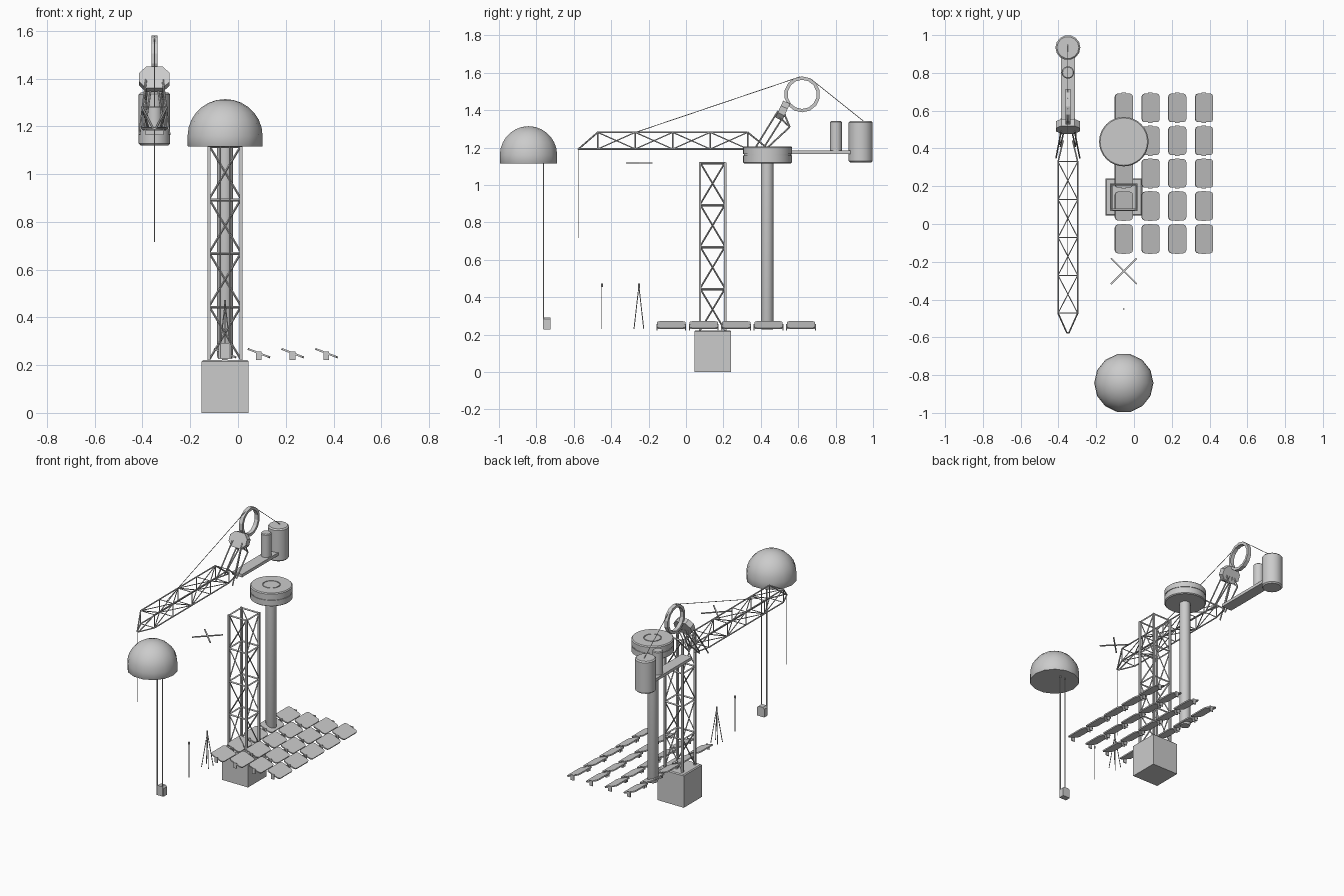
import bpy, bmesh, math
from mathutils import Vector, Matrix

if "Cube" in bpy.data.objects:
    bpy.data.objects.remove(bpy.data.objects["Cube"])

CX = -0.054   # main line of ground parts
JX = -0.35    # centre line of the crane arm


def finish(name, bm, smooth=False):
    bmesh.ops.recalc_face_normals(bm, faces=bm.faces)
    me = bpy.data.meshes.new(name)
    bm.to_mesh(me)
    bm.free()
    ob = bpy.data.objects.new(name, me)
    bpy.context.collection.objects.link(ob)
    if smooth:
        bpy.context.view_layer.objects.active = ob
        ob.select_set(True)
        bpy.ops.object.shade_smooth_by_angle(angle=math.radians(35))
        ob.select_set(False)
    return ob


def rod(bm, a, b, r, sides=6):
    a, b = Vector(a), Vector(b)
    d = b - a
    m = Matrix.Translation((a + b) / 2) @ d.to_track_quat('Z', 'Y').to_matrix().to_4x4()
    bmesh.ops.create_cone(bm, cap_ends=True, segments=sides, radius1=r, radius2=r,
                          depth=d.length, matrix=m)


def rods(name, pairs, r, sides=6):
    bm = bmesh.new()
    for a, b in pairs:
        rod(bm, a, b, r, sides)
    return finish(name, bm)


def box(bm, c, s, rot=Matrix()):
    bmesh.ops.create_cube(bm, size=1, matrix=Matrix.Translation(c) @ rot @ Matrix.Diagonal((*s, 1)))


def lathe(name, profile, c, sides, smooth=True):
    bm = bmesh.new()
    vs = [bm.verts.new((r, 0, z)) for r, z in profile]
    es = [bm.edges.new(p) for p in zip(vs, vs[1:])]
    bmesh.ops.spin(bm, geom=vs + es, cent=(0, 0, 0), axis=(0, 0, 1), angle=math.tau, steps=sides)
    bmesh.ops.remove_doubles(bm, verts=bm.verts, dist=1e-5)
    bmesh.ops.translate(bm, verts=bm.verts, vec=c)
    return finish(name, bm, smooth)


def drum(r, z0, z1, c=0.008):
    return [(0, z0), (r - c, z0), (r, z0 + c), (r, z1 - c), (r - c, z1), (0, z1)]


# Foundation block with a small chamfer on top
bm = bmesh.new()
box(bm, (CX, 0.143, 0.111), (0.196, 0.196, 0.222))
top = [e for e in bm.edges if all(v.co.z > 0.2 for v in e.verts)]
bmesh.ops.bevel(bm, geom=top, offset=0.006, segments=1, affect='EDGES')
finish("foundation_block", bm)

# Lattice mast: legs, level frames and one alternating brace per bay on four faces
h = 0.067
corners = [(CX + sx * h, 0.142 + sy * h) for sx, sy in ((-1, -1), (1, -1), (1, 1), (-1, 1))]
levels = [0.222 + i * 0.2245 for i in range(5)]
bm = bmesh.new()
for x, y in corners:
    box(bm, (x, y, 0.671), (0.013, 0.013, 0.898))
finish("mast_legs", bm)
frames, braces = [], []
for i in range(4):
    a, b = corners[i], corners[(i + 1) % 4]
    frames += [((*a, z - 0.004), (*b, z - 0.004)) for z in levels[1:]]
    for k, (z0, z1) in enumerate(zip(levels, levels[1:])):
        p, q = (a, b) if k % 2 else (b, a)
        braces.append(((*p, z0), (*q, z1)))
rods("mast_frames", frames, 0.006, 4)
rods("mast_braces", braces, 0.0045, 4)

# Round column and slewing turntable
lathe("column", [(0, 0.228), (0.03, 0.228), (0.034, 0.238), (0.034, 1.13), (0, 1.13)], (CX, 0.434, 0), 24)
lathe("turntable", [(0, 1.115), (0.125, 1.115), (0.131, 1.12), (0.131, 1.158), (0.127, 1.158),
                    (0.127, 1.164), (0.131, 1.164), (0.131, 1.2), (0.125, 1.206), (0.056, 1.206),
                    (0.056, 1.202), (0.05, 1.202), (0.05, 1.206), (0, 1.206)], (CX, 0.436, 0), 32)

# Lattice crane arm: four chords, opposite faces braced in opposite directions
w, zb, zt = 0.052, 1.192, 1.281
st = [-0.472 + i * 0.2005 for i in range(5)]
tip, root = -0.575, 0.44
chords, webs = [], []
for s in (-1, 1):
    x, n = JX + s * w, JX + s * 0.006
    for z in (zb, zt):
        chords += [((x, st[0], z), (x, st[-1], z)), ((x, st[0], z), (n, tip, zb)),
                   ((x, st[-1], z), (JX + s * 0.025, root, zb))]
    webs += [((x, y, zb), (x, y, zt)) for y in st]
    for i in range(4):
        z0, z1 = (zt, zb) if (i + (s > 0)) % 2 == 0 else (zb, zt)
        webs.append(((x, st[i], z0), (x, st[i + 1], z1)))
for z, k in ((zb, 0), (zt, 1)):
    webs += [((JX - w, y, z), (JX + w, y, z)) for y in st]
    for i in range(4):
        s = 1 if (i + k) % 2 else -1
        webs.append(((JX - s * w, st[i], z), (JX + s * w, st[i + 1], z)))
chords.append(((JX - 0.008, tip, zb), (JX + 0.008, tip, zb)))
rods("arm_chords", chords, 0.0045)
rods("arm_webs", webs, 0.003)

# Raked support legs fanning down from the head block
legs = []
for s in (-1, 1):
    legs += [((JX + s * 0.063, 0.35, 1.165), (JX + s * 0.035, 0.492, 1.395)),
             ((JX + s * 0.045, 0.42, 1.185), (JX + s * 0.035, 0.555, 1.31)),
             ((JX + s * 0.035, 0.555, 1.31), (JX + s * 0.03, 0.515, 1.405)),
             ((JX + s * 0.035, 0.555, 1.31), (JX + s * 0.04, 0.49, 1.37)),
             ((JX + s * 0.04, 0.41, 1.19), (JX + s * 0.012, 0.53, 1.38))]
rods("support_legs", legs, 0.0045)

# Tilted octagonal head block
rot = Matrix.Rotation(math.radians(-25), 4, 'X')
bm = bmesh.new()
box(bm, (JX, 0.517, 1.397), (0.128, 0.04, 0.1), rot)
ax = rot.to_3x3() @ Vector((0, 1, 0))
sides = [e for e in bm.edges
         if abs((e.verts[0].co - e.verts[1].co).normalized().dot(ax)) > 0.9]
bmesh.ops.bevel(bm, geom=sides, offset=0.03, segments=1, affect='EDGES')
finish("head_block", bm)

# Sheave ring
ring = lathe("sheave_ring", [(0.078, -0.013), (0.096, -0.013), (0.096, 0.013), (0.078, 0.013),
                             (0.078, -0.013)], (0, 0, 0), 14, False)
ring.rotation_euler = (0, math.pi / 2, 0)
ring.location = (JX, 0.621, 1.484)

# Counter beam and drums
bm = bmesh.new()
box(bm, (JX, 0.705, 1.174), (0.075, 0.43, 0.02))
finish("counter_beam", bm)
lathe("counterweight_drum", drum(0.066, 1.12, 1.341), (JX, 0.934, 0), 14)
lathe("winch_drum", drum(0.033, 1.18, 1.341, 0.005), (JX, 0.802, 0), 14)

# Tie cables and hoist rope
rods("tie_cables", [((JX, 0.61, 1.578), (JX, -0.27, zt)),
                    ((JX, 0.665, 1.568), (JX, 0.95, 1.34))], 0.002)
rods("hoist_rope", [((JX, -0.576, 1.192), (JX, -0.576, 0.715))], 0.002)

# Dome with flat base, hanging cords and pendant weight
prof = [(0, 1.115), (0.155, 1.115), (0.157, 1.118), (0.157, 1.16)]
prof += [(0.157 * math.cos(a), 1.16 + 0.154 * math.sin(a))
         for a in (math.pi / 2 * i / 7 for i in range(1, 7))] + [(0, 1.314)]
lathe("dome", prof, (CX, -0.842, 0), 14)
rods("dome_cords", [((CX + s, -0.762, 1.12), (CX + s, -0.762, 0.23)) for s in (-0.02, 0.02)], 0.0035)
bm = bmesh.new()
box(bm, (CX, -0.744, 0.259), (0.054, 0.037, 0.066))
top = [e for e in bm.edges if all(v.co.z > 0.28 for v in e.verts) and
       abs(e.verts[0].co.x - e.verts[1].co.x) < 0.01]
bmesh.ops.bevel(bm, geom=top, offset=0.01, segments=1, affect='EDGES')
finish("pendant_weight", bm)

# Marker pole and four-legged stand
rods("marker_pole", [((CX, -0.45, 0.23), (CX, -0.45, 0.465))], 0.002)
rods("marker_pole_tip", [((CX, -0.45, 0.455), (CX, -0.45, 0.473))], 0.005)
apex = (CX, -0.252, 0.46)
rods("stand_legs", [((CX + sx * 0.026, -0.252 + sy * 0.026, 0.23), apex)
                    for sx in (-1, 1) for sy in (-1, 1)], 0.0025)
rods("stand_tip", [((CX, -0.252, 0.445), (CX, -0.252, 0.473))], 0.005)

# Crossed rotor blades
bm = bmesh.new()
for s in (-1, 1):
    box(bm, (CX, -0.25, 1.117), (0.193, 0.008, 0.006), Matrix.Rotation(s * math.pi / 4, 4, 'Z'))
finish("rotor_blades", bm)

# Field of tilted panels with clipped corners and end brackets
tilt = Matrix.Rotation(math.radians(21), 4, 'Y')
panels, brackets = bmesh.new(), bmesh.new()
quarter = [(0.05, 0.06), (0.045, 0.071), (0.034, 0.076)]
outline = (quarter + [(-x, y) for x, y in quarter[::-1]] +
           [(-x, -y) for x, y in quarter] + [(x, -y) for x, y in quarter[::-1]])
for px in (-0.054, 0.088, 0.229, 0.371):
    for py in (-0.079, 0.095, 0.268, 0.441, 0.615):
        m = Matrix.Translation((px, py, 0.25)) @ tilt
        f = panels.faces.new([panels.verts.new(m @ Vector((x, y, -0.004))) for x, y in outline])
        up = bmesh.ops.extrude_face_region(panels, geom=[f], use_keep_orig=True)
        bmesh.ops.translate(panels, vec=tilt.to_3x3() @ Vector((0, 0, 0.008)),
                            verts=[v for v in up['geom'] if isinstance(v, bmesh.types.BMVert)])
        for s in (-1, 1):
            box(brackets, (px - 0.001, py + s * 0.077, 0.239), (0.024, 0.006, 0.036))
finish("panels", panels)
finish("panel_brackets", brackets)
